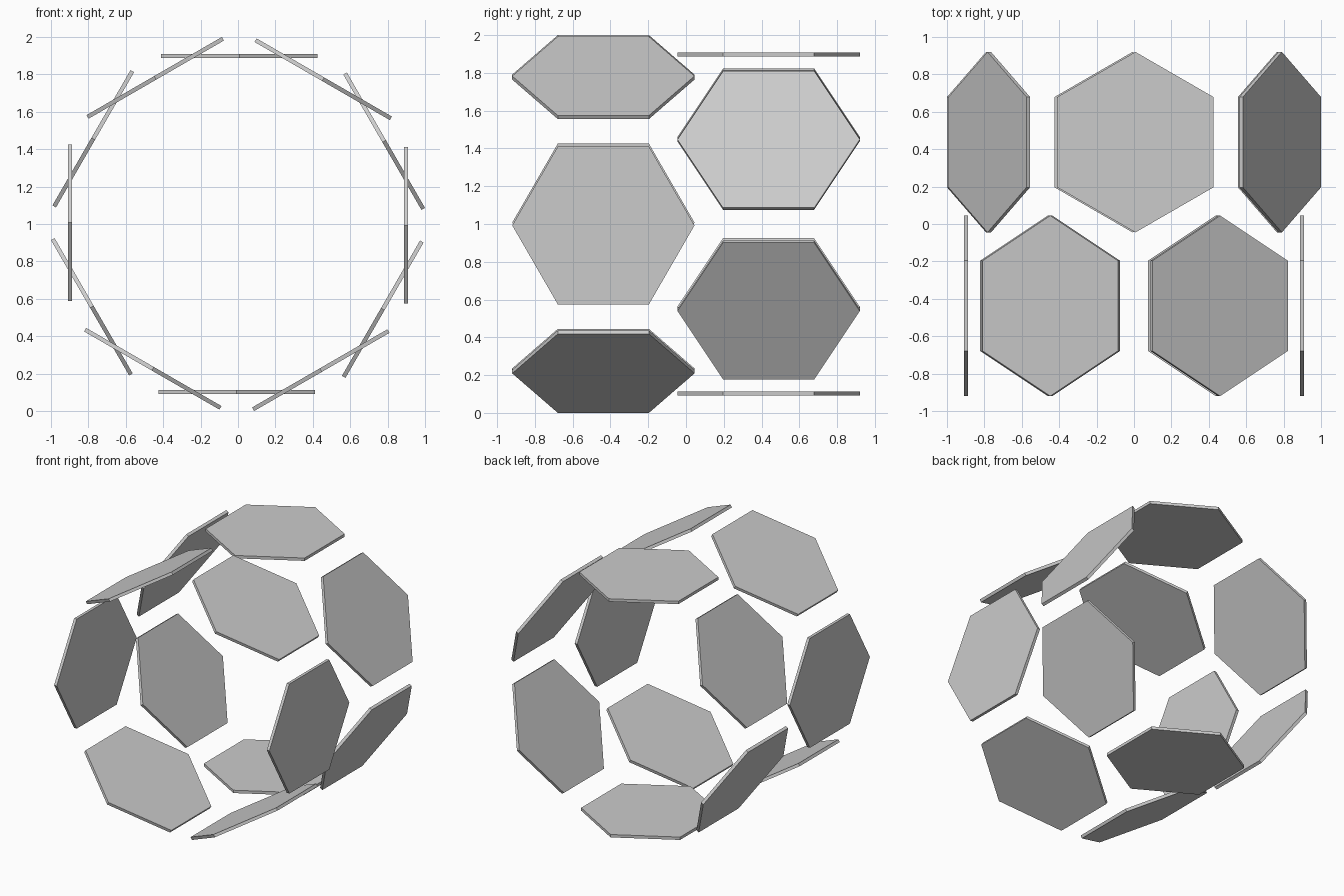
import bpy, bmesh
from math import cos, sin, radians
from mathutils import Vector

if "Cube" in bpy.data.objects:
    bpy.data.objects.remove(bpy.data.objects["Cube"])

RING_R = 0.898     # distance of plate centres from the tunnel axis
HEX_R = 0.4825     # hexagon corner radius
THICK = 0.022
SLIDE = 0.0075     # small clockwise offset of each plate
ROW_Y = 0.4375


def hex_plate(name, angle, y):
    """Thin hexagonal plate facing outward from the axis along y."""
    a = radians(angle)
    normal = Vector((cos(a), 0, sin(a)))
    tangent = Vector((sin(a), 0, -cos(a)))
    centre = Vector((0, y, 1)) + normal * RING_R + tangent * SLIDE
    bm = bmesh.new()
    rings = []
    for side in (-0.5, 0.5):
        ring = []
        for i in range(6):
            t = radians(60 * i)
            p = centre + normal * side * THICK
            p += tangent * HEX_R * sin(t) + Vector((0, HEX_R * cos(t), 0))
            ring.append(bm.verts.new(p))
        rings.append(ring)
        bm.faces.new(ring)
    for i in range(6):
        j = (i + 1) % 6
        bm.faces.new((rings[0][i], rings[0][j], rings[1][j], rings[1][i]))
    bmesh.ops.recalc_face_normals(bm, faces=bm.faces)
    mesh = bpy.data.meshes.new(name)
    bm.to_mesh(mesh)
    bm.free()
    bpy.context.collection.objects.link(bpy.data.objects.new(name, mesh))


# Two staggered rings of six plates
for k in range(6):
    hex_plate(f"front_plate_{k + 1}", 60 * k, -ROW_Y)
    hex_plate(f"back_plate_{k + 1}", 60 * k + 30, ROW_Y)
